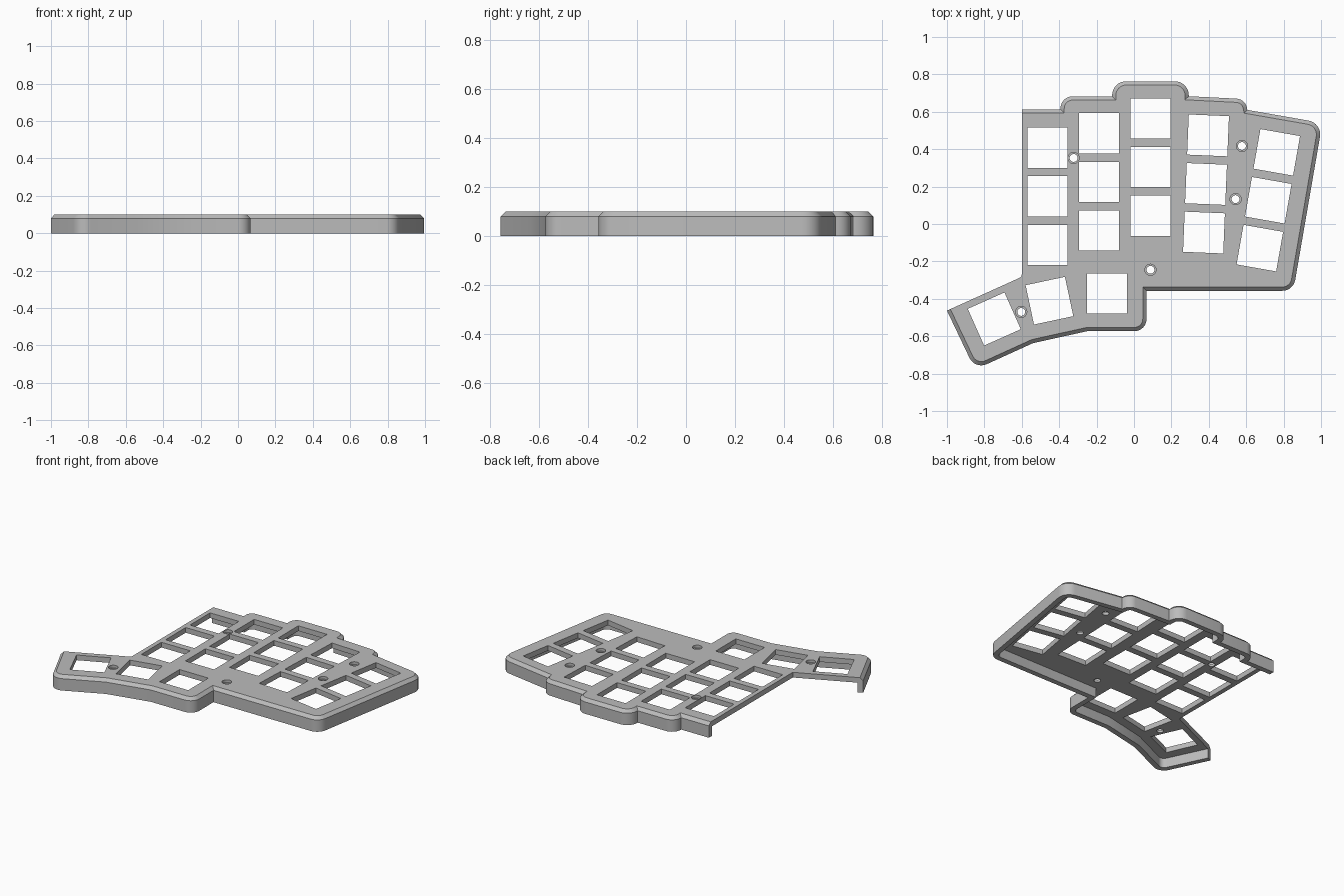
import bpy, bmesh, math
from mathutils import Vector, Matrix

if "Cube" in bpy.data.objects:
    bpy.data.objects.remove(bpy.data.objects["Cube"])

HEIGHT, CHAMFER, WALL, CEILING = 0.1, 0.02, 0.035, 0.065
KEY = 0.215

grey = bpy.data.materials.new("light grey plastic")
grey.use_nodes = True
grey.diffuse_color = (0.5, 0.5, 0.5, 1)
grey.node_tree.nodes["Principled BSDF"].inputs["Base Color"].default_value = (0.5, 0.5, 0.5, 1)

# Walled outline, clockwise: x, y, corner radius
OUTLINE = [(-0.6, 0.613, 0), (-0.393, 0.613, 0), (-0.393, 0.683, 0.065),
           (-0.117, 0.683, 0), (-0.117, 0.763, 0.075), (0.293, 0.763, 0.075),
           (0.293, 0.683, 0), (0.595, 0.668, 0.06), (0.606, 0.61, 0),
           (1.007, 0.54, 0.075), (0.852, -0.357, 0.07), (0.067, -0.357, 0),
           (0.067, -0.573, 0.065), (-0.25, -0.573, 0), (-0.54, -0.637, 0),
           (-0.85, -0.778, 0.07), (-1.0, -0.463, 0)]
# Open inner side, from the thumb end back to the top
OPEN_SIDE = [(-0.612, -0.288), (-0.602, -0.281), (-0.6, -0.268)]


def rounded(points, steps=8):
    """Replace each corner that has a radius by an arc."""
    path = []
    for i, (x, y, r) in enumerate(points):
        p = Vector((x, y))
        if not r:
            path.append(p)
            continue
        a = (Vector(points[i - 1][:2]) - p).normalized()
        b = (Vector(points[i + 1][:2]) - p).normalized()
        half = a.angle(b) / 2
        centre = p + (a + b).normalized() * r / math.sin(half)
        start = p + a * r / math.tan(half) - centre
        sweep = start.angle_signed(p + b * r / math.tan(half) - centre)
        for k in range(steps + 1):
            path.append(centre + Matrix.Rotation(-sweep * k / steps, 2) @ start)
    return path


def inset(path, d, first_dir, last_dir):
    """Shift the path inwards; its ends slide along the open edges."""
    out = []
    for i, p in enumerate(path):
        if i == 0:
            out.append(p + first_dir * d)
        elif i == len(path) - 1:
            out.append(p + last_dir * d)
        else:
            u = (p - path[i - 1]).normalized()
            v = (path[i + 1] - p).normalized()
            n, m = Vector((u.y, -u.x)), Vector((v.y, -v.x))
            out.append(p + (n + m) * d / (1 + n.dot(m)))
    return out


def make_object(name, bm):
    bmesh.ops.recalc_face_normals(bm, faces=bm.faces)
    mesh = bpy.data.meshes.new(name)
    bm.to_mesh(mesh)
    bm.free()
    mesh.materials.append(grey)
    obj = bpy.data.objects.new(name, mesh)
    bpy.context.collection.objects.link(obj)
    return obj


# Case shell: chamfered wall around a thin plate, open on the inner side
path = rounded(OUTLINE)
down = Vector((0, -1))
along = (Vector(OPEN_SIDE[0]) - path[-1]).normalized()
bm = bmesh.new()
section = [(0, 0), (0, HEIGHT - CHAMFER), (CHAMFER, HEIGHT), (WALL, CEILING), (WALL, 0)]
rows = [[bm.verts.new((*p, z)) for p in inset(path, d, down, along)] for d, z in section]
for j, k in ((0, 1), (1, 2), (3, 4), (4, 0)):
    for i in range(len(path) - 1):
        bm.faces.new((rows[j][i], rows[j][i + 1], rows[k][i + 1], rows[k][i]))
for end in (0, -1):
    bm.faces.new([row[end] for row in rows])
top_open = [bm.verts.new((*p, HEIGHT)) for p in OPEN_SIDE]
low_open = [bm.verts.new((*p, CEILING)) for p in OPEN_SIDE]
bm.faces.new(rows[2] + top_open)
bm.faces.new(rows[3] + low_open)
top_edge = [rows[2][-1]] + top_open + [rows[2][0]]
low_edge = [rows[3][-1]] + low_open + [rows[3][0]]
for i in range(len(top_edge) - 1):
    bm.faces.new((top_edge[i], top_edge[i + 1], low_edge[i + 1], low_edge[i]))
case = make_object("keyboard_case", bm)

# Key openings: centre of the middle key, column spacing direction by tilt
keys = []
for x, y, tilt in ((-0.462, 0.148, 0), (-0.187, 0.225, 0), (0.088, 0.304, 0),
                   (0.385, 0.214, -2.4), (0.718, 0.127, -10)):
    t = math.radians(tilt)
    for step in (-0.26, 0, 0.26):
        keys.append((x - math.sin(t) * step, y + math.cos(t) * step, t))
for x, y, tilt in ((-0.144, -0.372, 0), (-0.452, -0.41, 12), (-0.747, -0.508, 24)):
    keys.append((x, y, math.radians(tilt)))

bm = bmesh.new()
for x, y, t in keys:
    bmesh.ops.create_cube(bm, size=1, matrix=Matrix.Translation((x, y, HEIGHT))
                          @ Matrix.Rotation(t, 4, 'Z') @ Matrix.Diagonal((KEY, KEY, 0.16, 1)))
key_cutter = make_object("key_cutter", bm)


# Screw holes with a shallow counterbore
def screw_cutter(name, radius, depth):
    bm = bmesh.new()
    for x, y in ((-0.323, 0.353), (0.577, 0.417), (0.543, 0.133),
                 (0.088, -0.245), (-0.603, -0.47)):
        bmesh.ops.create_cone(bm, cap_ends=True, segments=32, radius1=radius, radius2=radius,
                              depth=depth * 2, matrix=Matrix.Translation((x, y, HEIGHT)))
    return make_object(name, bm)


cutters = [key_cutter, screw_cutter("screw_hole_cutter", 0.021, 0.08),
           screw_cutter("counterbore_cutter", 0.03, 0.018)]
for cutter in cutters:
    mod = case.modifiers.new(cutter.name, 'BOOLEAN')
    mod.operation = 'DIFFERENCE'
    mod.solver = 'EXACT'
    mod.object = cutter

# Bake the cuts and shade the rounded corners
bpy.ops.object.select_all(action='DESELECT')
bpy.context.view_layer.objects.active = case
case.select_set(True)
for cutter in cutters:
    bpy.ops.object.modifier_apply(modifier=cutter.name)
    bpy.data.objects.remove(cutter)
bpy.ops.object.shade_smooth_by_angle(angle=math.radians(25))
